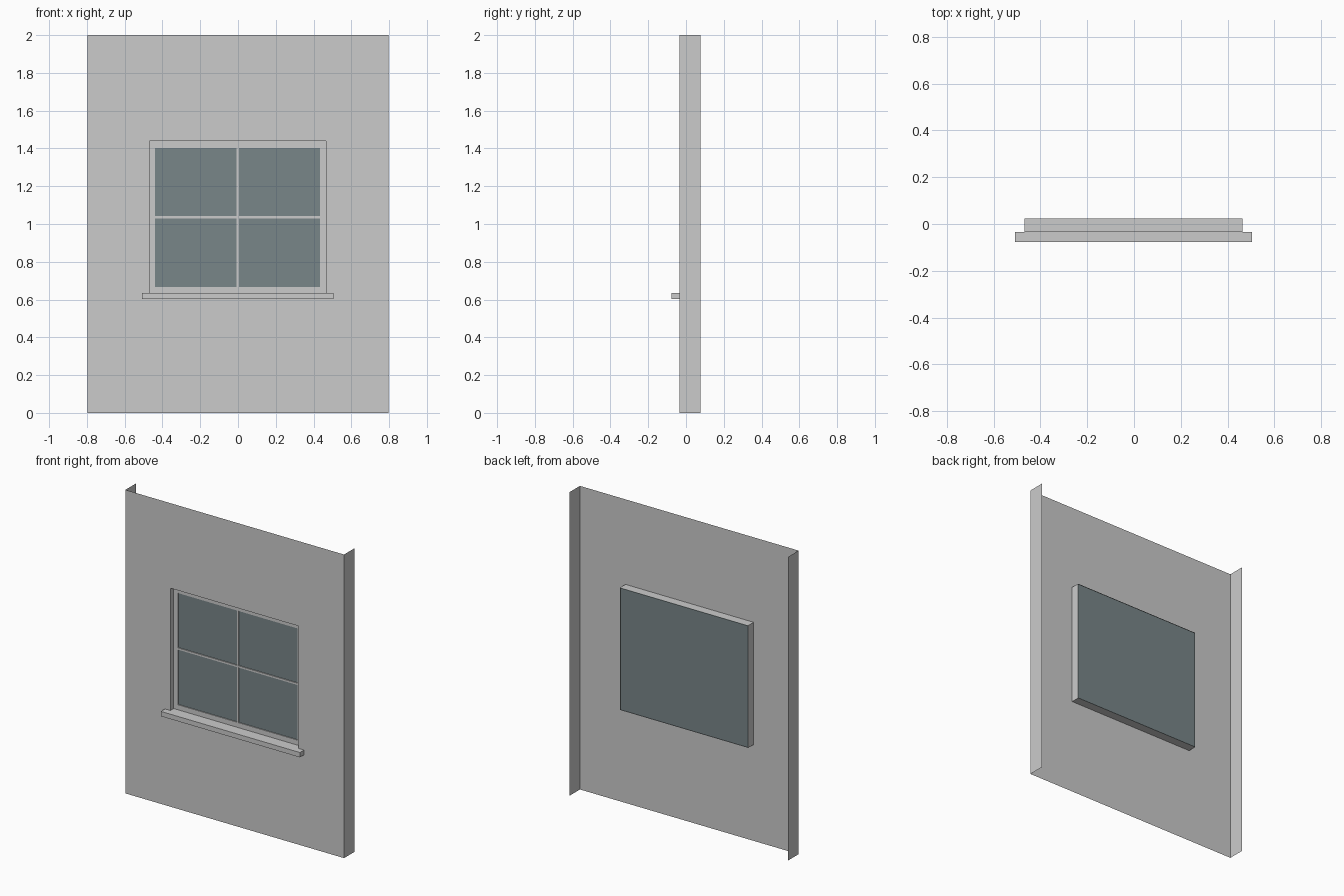
import bpy
import bmesh

if "Cube" in bpy.data.objects:
    bpy.data.objects.remove(bpy.data.objects["Cube"])

WALL_X, WALL_TOP = 0.797, 2.0
FRONT, BACK = -0.034, 0.077          # wall face and rear edge of side returns
CX = -0.002                          # window centre line
WIN_X, WIN_Z0, WIN_Z1 = 0.467, 0.634, 1.44
REVEAL_BACK = 0.023


def mesh_object(name, verts, faces):
    me = bpy.data.meshes.new(name)
    me.from_pydata(verts, [], faces)
    ob = bpy.data.objects.new(name, me)
    bpy.context.collection.objects.link(ob)
    return ob


def rect(x0, x1, z0, z1, y):
    return [(x0, y, z0), (x1, y, z0), (x1, y, z1), (x0, y, z1)]


def box(name, x0, x1, y0, y1, z0, z1):
    verts = rect(x0, x1, z0, z1, y0) + rect(x0, x1, z0, z1, y1)
    faces = [(0, 1, 2, 3), (7, 6, 5, 4)]
    faces += [(i, i + 4, (i + 1) % 4 + 4, (i + 1) % 4) for i in range(4)]
    return mesh_object(name, verts, faces)


def grid_sheet(name, xs, zs, y, holes):
    """Front-facing sheet divided at xs and zs, leaving out the hole cells."""
    n = len(xs)
    verts = [(x, y, z) for z in zs for x in xs]
    faces = [(j * n + i, j * n + i + 1, (j + 1) * n + i + 1, (j + 1) * n + i)
             for j in range(len(zs) - 1) for i in range(n - 1)
             if (i, j) not in holes]
    return mesh_object(name, verts, faces)


x0, x1 = CX - WIN_X, CX + WIN_X

# Wall face with window opening
grid_sheet("wall_face", [-WALL_X, x0, x1, WALL_X],
           [0, WIN_Z0, WIN_Z1, WALL_TOP], FRONT, {(1, 1)})

# Side returns of the wall
for side, name in ((-1, "left_return"), (1, "right_return")):
    x = side * WALL_X
    quad = [(x, FRONT, 0), (x, BACK, 0), (x, BACK, WALL_TOP), (x, FRONT, WALL_TOP)]
    mesh_object(name, quad, [(0, 1, 2, 3) if side > 0 else (3, 2, 1, 0)])

# Reveal lining the opening
lining = rect(x0, x1, WIN_Z0, WIN_Z1, FRONT) + rect(x0, x1, WIN_Z0, WIN_Z1, REVEAL_BACK)
mesh_object("window_reveal", lining,
            [(i, (i + 1) % 4, (i + 1) % 4 + 4, i + 4) for i in range(4)])

# Sash frame with crossed glazing bars
bars_x = [CX + d for d in (-WIN_X, -0.437, -0.006, 0.006, 0.437, WIN_X)]
bars_z = [WIN_Z0, 0.667, 1.03, 1.042, 1.403, WIN_Z1]
sash = grid_sheet("window_frame", bars_x, bars_z, 0.0,
                  {(i, j) for i in (1, 3) for j in (1, 3)})
solid = sash.modifiers.new("thickness", 'SOLIDIFY')
solid.thickness = 0.008
solid.offset = -1

# Glass slab behind the bars
glass = box("glass", x0 + 0.002, x1 - 0.002, 0.006, 0.022,
            WIN_Z0 + 0.002, WIN_Z1 - 0.002)
mat = bpy.data.materials.new("dark_glass")
mat.diffuse_color = (0.19, 0.24, 0.25, 1)
mat.use_nodes = True
mat.node_tree.nodes["Principled BSDF"].inputs["Base Color"].default_value = mat.diffuse_color
glass.data.materials.append(mat)

# Projecting sill
box("window_sill", CX - 0.507, CX + 0.507, -0.077, FRONT, 0.602, WIN_Z0)
